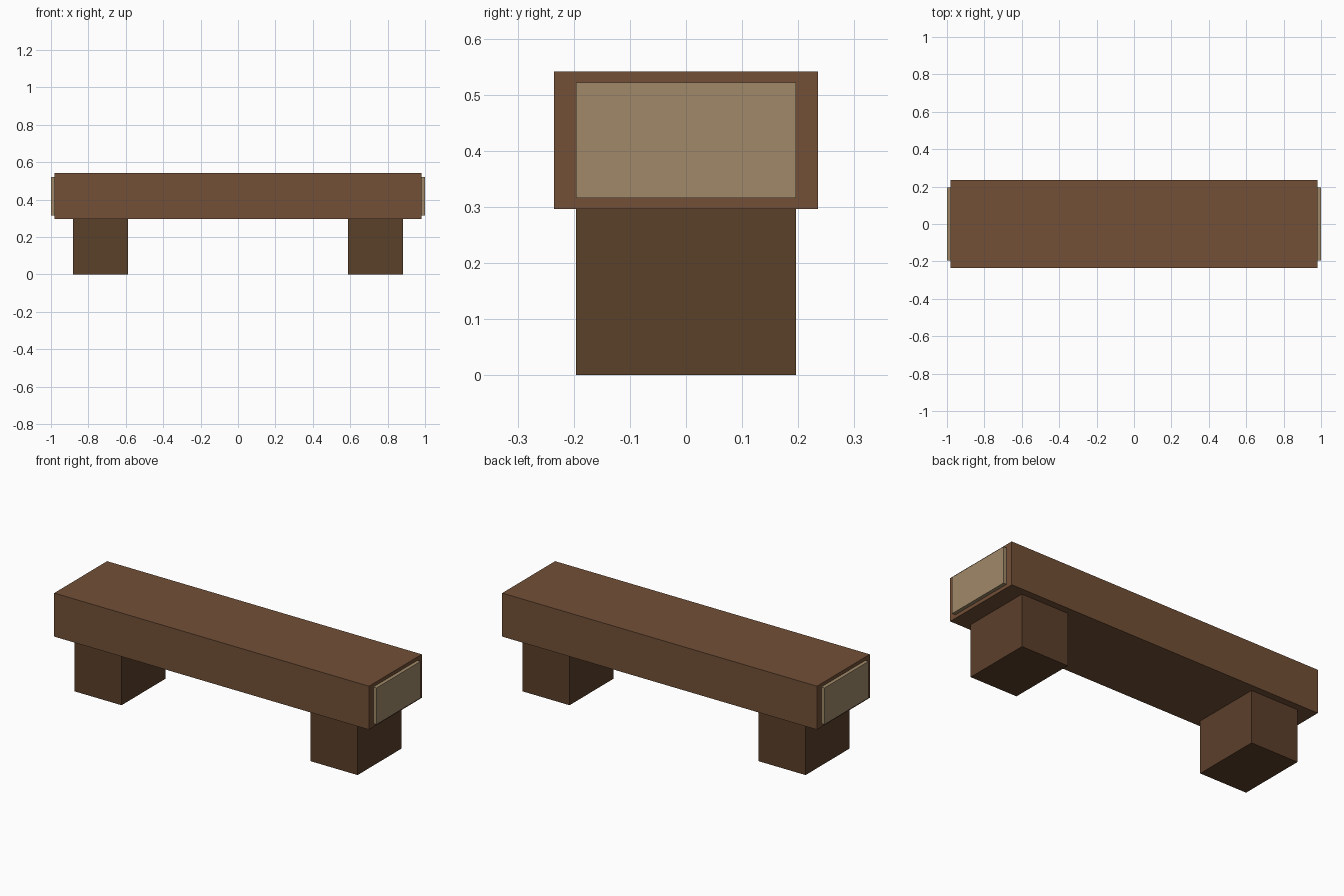
import bpy

if "Cube" in bpy.data.objects:
    bpy.data.objects.remove(bpy.data.objects["Cube"])


def material(name, rgb):
    m = bpy.data.materials.new(name)
    m.diffuse_color = (*rgb, 1.0)
    m.use_nodes = True
    m.node_tree.nodes["Principled BSDF"].inputs["Base Color"].default_value = m.diffuse_color
    return m


def box(name, size, centre, mat):
    bpy.ops.mesh.primitive_cube_add(size=1, location=centre)
    ob = bpy.context.object
    ob.name = name
    ob.scale = size
    bpy.ops.object.transform_apply(location=False, rotation=False, scale=True)
    ob.data.materials.append(mat)
    return ob


bark = material("bark_brown", (0.17, 0.08, 0.038))
dark = material("dark_brown", (0.105, 0.05, 0.023))
tan = material("cut_wood_tan", (0.35, 0.25, 0.14))

# Beam forming the seat
box("seat_beam", (1.96, 0.47, 0.245), (0, 0, 0.419), bark)

# Lighter core running through the beam, showing at both ends
box("cut_wood_core", (2.0, 0.392, 0.206), (0, 0, 0.419), tan)

# Block legs
for side, x in (("left", -0.735), ("right", 0.735)):
    box(side + "_leg", (0.294, 0.392, 0.297), (x, 0, 0.1485), dark)
